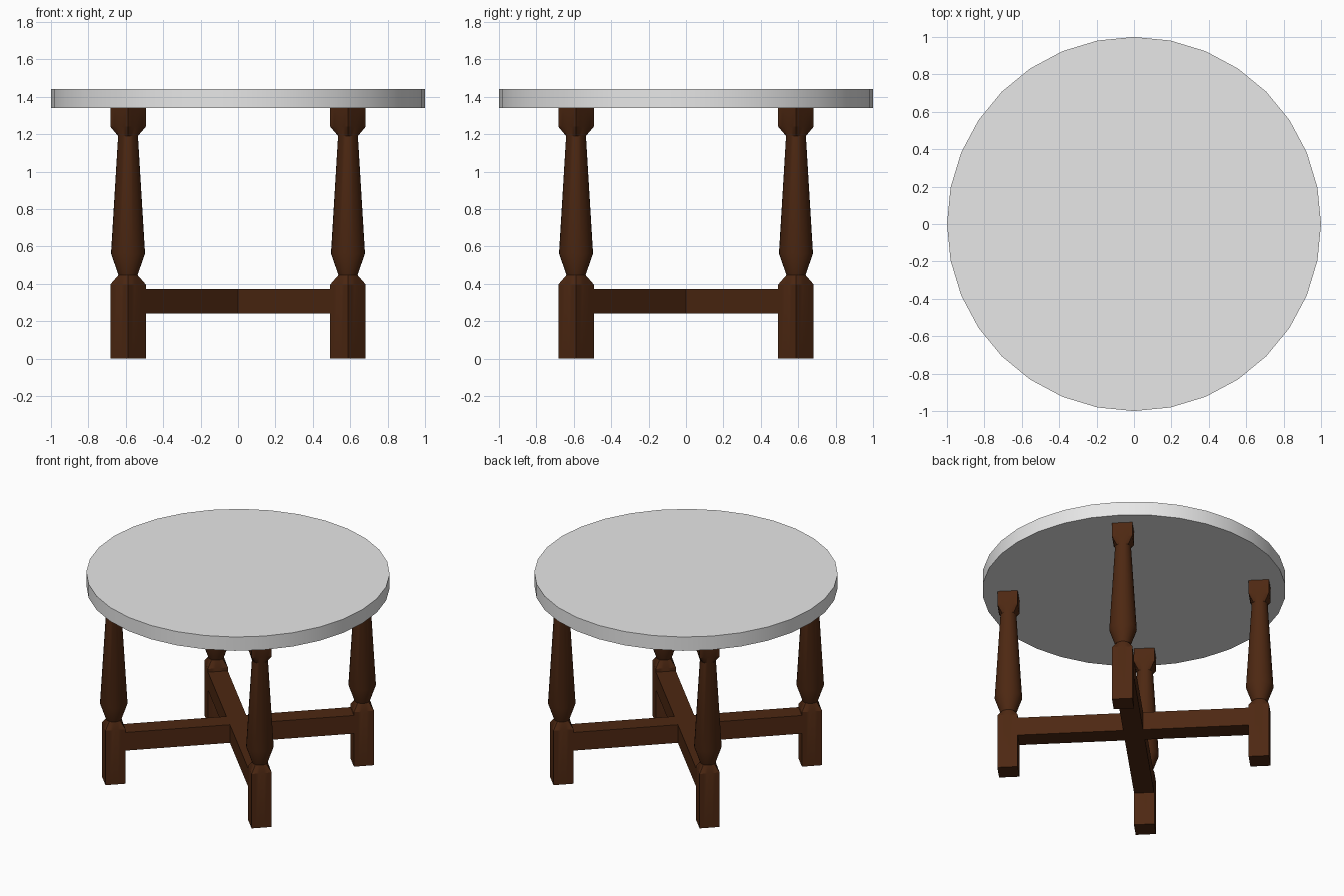
import bpy, bmesh, math

if "Cube" in bpy.data.objects:
    bpy.data.objects.remove(bpy.data.objects["Cube"])


def material(name, rgb):
    m = bpy.data.materials.new(name)
    m.diffuse_color = (*rgb, 1)
    m.use_nodes = True
    m.node_tree.nodes["Principled BSDF"].inputs["Base Color"].default_value = m.diffuse_color
    return m


wood = material("dark brown wood", (0.075, 0.021, 0.006))
grey = material("light grey top", (0.8, 0.8, 0.8))


def loft(name, rings, mat, loc=(0, 0, 0)):
    """Skin a stack of rings with equal point counts and cap both ends."""
    bm = bmesh.new()
    loops = [[bm.verts.new(p) for p in ring] for ring in rings]
    n = len(loops[0])
    for a, b in zip(loops, loops[1:]):
        for i in range(n):
            j = (i + 1) % n
            bm.faces.new((a[i], a[j], b[j], b[i]))
    bm.faces.new(loops[0][::-1])
    bm.faces.new(loops[-1])
    # smooth shading with sharp corners
    bm.normal_update()
    for f in bm.faces:
        f.smooth = True
    for e in bm.edges:
        e.smooth = e.calc_face_angle(0) < math.radians(24)
    me = bpy.data.meshes.new(name)
    bm.to_mesh(me)
    bm.free()
    me.materials.append(mat)
    ob = bpy.data.objects.new(name, me)
    ob.location = loc
    bpy.context.collection.objects.link(ob)
    return ob


def ring(r, z, n, diamond=False):
    """Circle, or square with its corners on the x and y axes."""
    pts = []
    for i in range(n):
        a = 2 * math.pi * i / n
        c, s = math.cos(a), math.sin(a)
        k = r / (abs(c) + abs(s)) if diamond else r
        pts.append((c * k, s * k, z))
    return pts


# round top
loft("table_top", [ring(1, 1.34, 32), ring(1, 1.44, 32)], grey)

# turned legs: (radius, height, square section?)
profile = [(0.095, 0, True), (0.095, 0.396, True), (0.051, 0.447, False),
           (0.091, 0.562, False), (0.053, 1.19, False),
           (0.095, 1.24, True), (0.095, 1.34, True)]
for sx, xn in ((-1, "left"), (1, "right")):
    for sy, yn in ((-1, "front"), (1, "back")):
        loft(f"{yn}_{xn}_leg", [ring(r, z, 24, d) for r, z, d in profile],
             wood, (0.588 * sx, 0.588 * sy, 0))

# diagonal cross stretcher as one plus-shaped outline
w, l = 0.066, 0.768
outline = []
for k in range(4):
    a = math.pi / 4 + k * math.pi / 2
    for u, v in ((l, -w), (l, w), (w, w)):
        outline.append((u * math.cos(a) - v * math.sin(a),
                        u * math.sin(a) + v * math.cos(a)))
loft("cross_stretcher", [[(x, y, z) for x, y in outline] for z in (0.24, 0.372)], wood)
